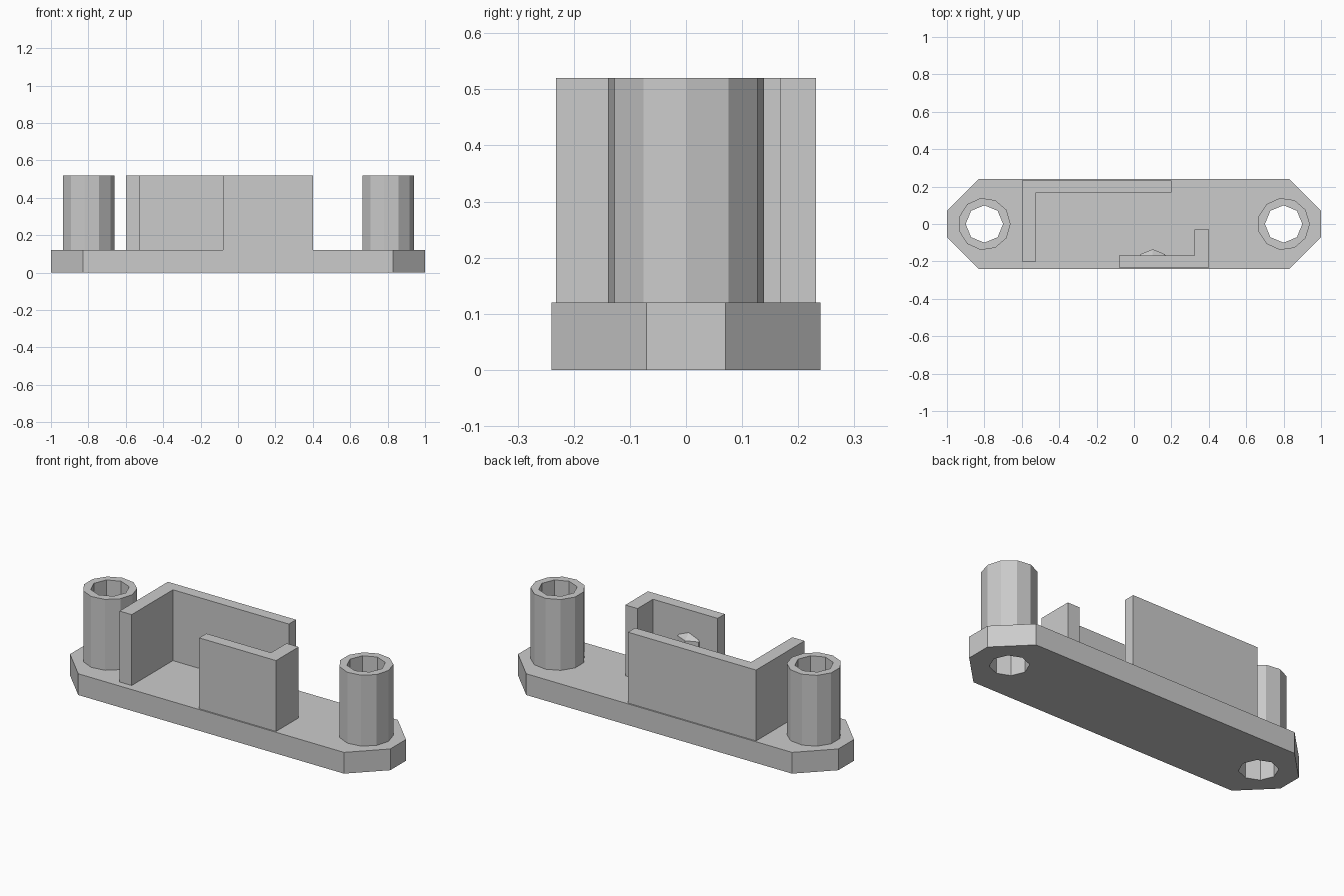
import bpy, bmesh
from math import cos, sin, pi
from mathutils import Vector

if "Cube" in bpy.data.objects:
    bpy.data.objects.remove(bpy.data.objects["Cube"], do_unlink=True)

BASE_TOP = 0.12
TOP = 0.52
POST_X = 0.8
WALL = 0.076      # thickness of the short arms
WALL_Y = 0.064    # thickness of the long walls

grey = bpy.data.materials.new("light_grey")
grey.use_nodes = True
grey.diffuse_color = (0.6, 0.6, 0.6, 1)
grey.node_tree.nodes["Principled BSDF"].inputs["Base Color"].default_value = (0.6, 0.6, 0.6, 1)


def finish(name, bm):
    bmesh.ops.recalc_face_normals(bm, faces=bm.faces[:])
    mesh = bpy.data.meshes.new(name)
    bm.to_mesh(mesh)
    bm.free()
    mesh.materials.append(grey)
    obj = bpy.data.objects.new(name, mesh)
    bpy.context.collection.objects.link(obj)
    return obj


def ring(cx, radius, sides):
    return [(cx + radius * cos(2 * pi * i / sides), radius * sin(2 * pi * i / sides))
            for i in range(sides)]


def extrude_loops(name, loops, z0, z1):
    """Fill the outline, leaving inner loops as holes, and raise it."""
    bm = bmesh.new()
    for loop in loops:
        verts = [bm.verts.new((x, y, z0)) for x, y in loop]
        for a, b in zip(verts, verts[1:] + verts[:1]):
            bm.edges.new((a, b))
    bmesh.ops.triangle_fill(bm, edges=bm.edges[:], use_beauty=True, normal=(0, 0, 1))
    out = bmesh.ops.extrude_face_region(bm, geom=bm.faces[:], use_keep_orig=True)
    moved = [g for g in out["geom"] if isinstance(g, bmesh.types.BMVert)]
    bmesh.ops.translate(bm, verts=moved, vec=(0, 0, z1 - z0))
    return finish(name, bm)


# Base plate with chamfered corners and two screw holes
outline = [(-1, -0.07), (-0.83, -0.24), (0.83, -0.24), (1, -0.07),
           (1, 0.07), (0.83, 0.24), (-0.83, 0.24), (-1, 0.07)]
holes = {s: ring(s * POST_X, 0.1, 8) for s in (-1, 1)}
extrude_loops("base_plate", [outline, holes[-1], holes[1]], 0, BASE_TOP)

# Hollow screw posts
for side, name in ((-1, "right_post"), (1, "left_post")):
    extrude_loops(name, [ring(side * POST_X, 0.14, 11), holes[side]], BASE_TOP, TOP)

# Rear L-shaped wall
back = 0.232
extrude_loops("rear_wall", [[
    (-0.6, -0.2), (-0.6 + WALL, -0.2), (-0.6 + WALL, back - WALL_Y),
    (0.2, back - WALL_Y), (0.2, back), (-0.6, back)]], BASE_TOP, TOP)

# Front L-shaped wall
front = -0.232
inner = front + WALL_Y
extrude_loops("front_wall", [[
    (-0.08, front), (0.4, front), (0.4, -0.03), (0.4 - WALL, -0.03),
    (0.4 - WALL, inner), (-0.08, inner)]], BASE_TOP, TOP)

# Faceted snap bump on the inside of the front wall
bm = bmesh.new()
rings = []
for k in range(4):
    lat = -3 * pi / 8 + k * pi / 4
    centre = Vector((0.1, -0.227, (BASE_TOP + TOP) / 2 + 0.1 * sin(lat)))
    rings.append([bm.verts.new(centre + Vector((x, y, 0)))
                  for x, y in ring(0, 0.1 * cos(lat), 8)])
for low, high in zip(rings, rings[1:]):
    for i in range(8):
        j = (i + 1) % 8
        bm.faces.new((low[i], low[j], high[j], high[i]))
bm.faces.new(rings[0])
bm.faces.new(rings[-1])
cut = bmesh.ops.bisect_plane(bm, geom=bm.verts[:] + bm.edges[:] + bm.faces[:],
                             plane_co=(0, inner - 0.002, 0), plane_no=(0, 1, 0),
                             clear_inner=True)
rim = [g for g in cut["geom_cut"] if isinstance(g, bmesh.types.BMEdge)]
bmesh.ops.holes_fill(bm, edges=rim, sides=0)
finish("snap_bump", bm)
